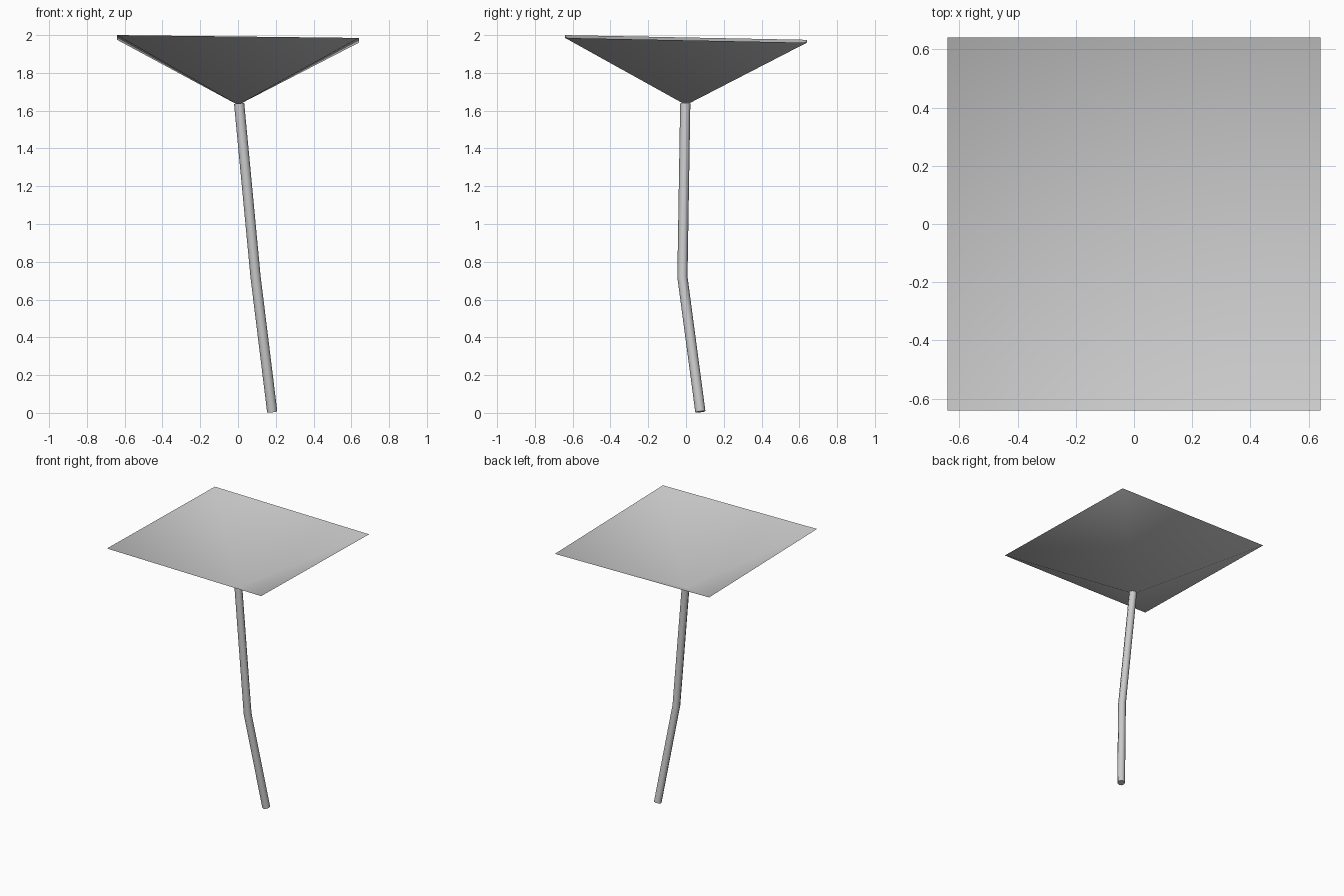
import bpy, bmesh, math
from mathutils import Vector

if "Cube" in bpy.data.objects:
    bpy.data.objects.remove(bpy.data.objects["Cube"])

grey = bpy.data.materials.new("light_grey")
grey.diffuse_color = (0.6, 0.6, 0.6, 1)
grey.use_nodes = True
grey.node_tree.nodes["Principled BSDF"].inputs["Base Color"].default_value = grey.diffuse_color


def finish(name, bm):
    """Turn a bmesh into a smooth shaded grey object."""
    for f in bm.faces:
        f.smooth = True
    mesh = bpy.data.meshes.new(name)
    bm.to_mesh(mesh)
    bm.free()
    mesh.materials.append(grey)
    obj = bpy.data.objects.new(name, mesh)
    bpy.context.collection.objects.link(obj)
    return obj


# Canopy: open, slightly tilted inverted pyramid
bm = bmesh.new()
h = 0.64
apex = bm.verts.new((0, 0, 1.63))
rim = [bm.verts.new((x * h, y * h, 1.98 - 0.0075 * x - 0.0125 * y))
       for x, y in ((-1, -1), (1, -1), (1, 1), (-1, 1))]
for i in range(4):
    bm.faces.new((apex, rim[i], rim[(i + 1) % 4]))
finish("canopy", bm)

# Pole: bent tube of three rings, its top just reaching the canopy tip
SIDES, RADIUS = 8, 0.027
path = [Vector(p) for p in ((0.181, 0.076, 0.006), (0.093, -0.019, 0.72),
                            (0.006, -0.004, 1.638))]
bm = bmesh.new()
rings = []
for i, p in enumerate(path):
    along = (path[min(i + 1, 2)] - path[max(i - 1, 0)]).normalized()
    u = Vector((0, 1, 0)).cross(along).normalized()
    v = along.cross(u)
    rings.append([bm.verts.new(p + RADIUS * (math.cos(a) * u + math.sin(a) * v))
                  for a in (math.tau * k / SIDES for k in range(SIDES))])
for low, high in zip(rings, rings[1:]):
    for k in range(SIDES):
        n = (k + 1) % SIDES
        bm.faces.new((low[k], low[n], high[n], high[k]))
bm.faces.new(rings[0][::-1])
bm.faces.new(rings[-1])
pole = finish("pole", bm)
bpy.context.view_layer.objects.active = pole
pole.select_set(True)
bpy.ops.object.shade_smooth_by_angle(angle=math.radians(50))
